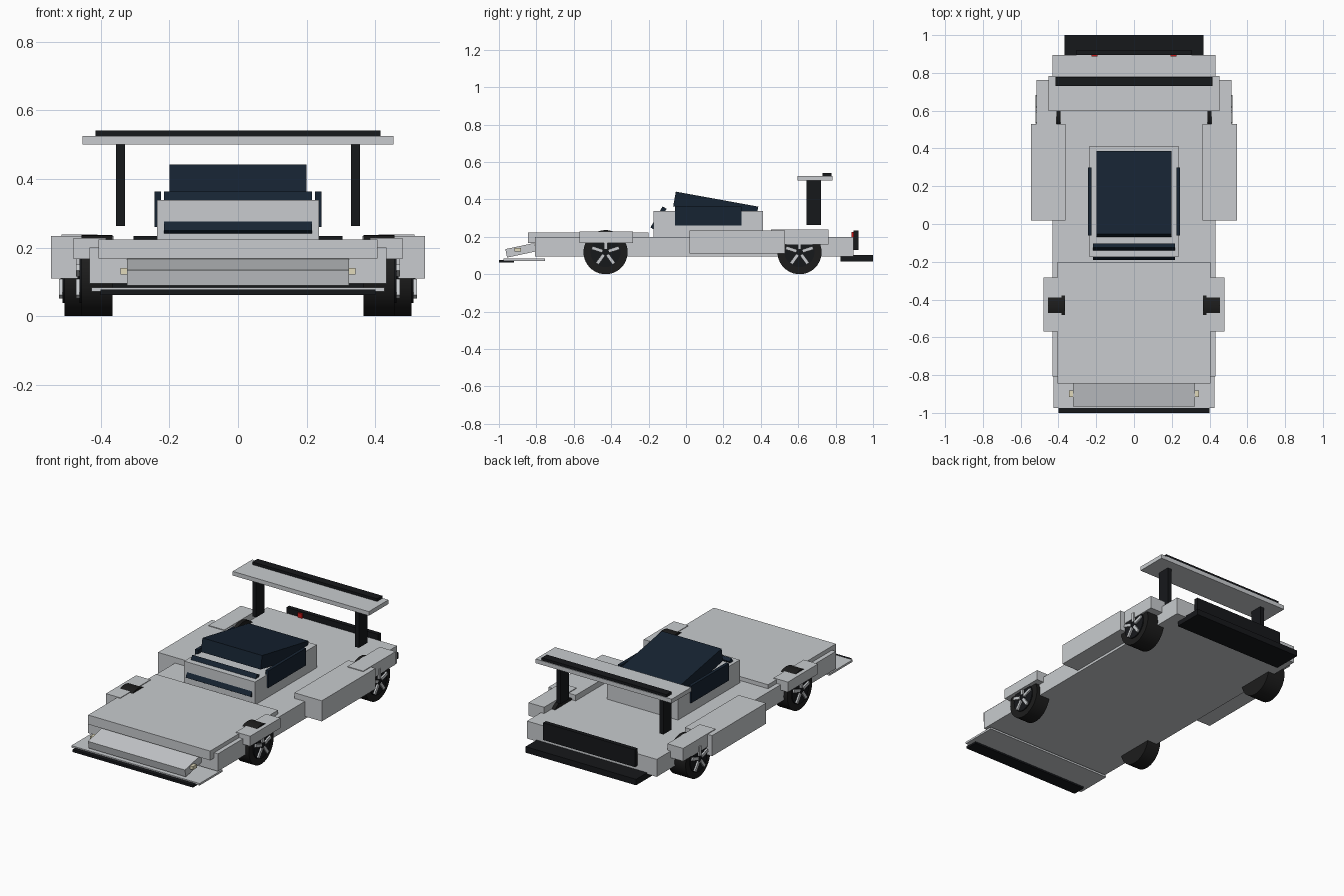
import bpy, math
from mathutils import Matrix

if "Cube" in bpy.data.objects:
    bpy.data.objects.remove(bpy.data.objects["Cube"])


def mat(name, r, g, b):
    m = bpy.data.materials.new(name)
    m.diffuse_color = (r, g, b, 1)
    m.use_nodes = True
    m.node_tree.nodes["Principled BSDF"].inputs["Base Color"].default_value = m.diffuse_color
    return m


SILVER = mat("silver", 0.58, 0.60, 0.62)
BLACK = mat("black", 0.008, 0.009, 0.011)
RUBBER = mat("rubber", 0.012, 0.012, 0.012)
GLASS = mat("dark_glass", 0.008, 0.017, 0.032)
LAMP = mat("lamp", 0.75, 0.70, 0.50)
RED = mat("red", 0.6, 0.01, 0.01)


def box(name, x, y, z, m, tilt=0):
    """Box from (min, max) ranges, optionally tilted about its own x axis."""
    bpy.ops.mesh.primitive_cube_add(size=1)
    o = bpy.context.object
    o.name = name
    size = [b - a for a, b in (x, y, z)]
    o.data.transform(Matrix.Diagonal((*size, 1)))
    o.location = [(a + b) / 2 for a, b in (x, y, z)]
    o.rotation_euler.x = math.radians(tilt)
    o.data.materials.append(m)
    return o


def wide(name, half, y, z, m, tilt=0):
    return box(name, (-half, half), y, z, m, tilt)


def pair(name, x, y, z, m, tilt=0):
    box(name + "_right", x, y, z, m, tilt)
    box(name + "_left", (-x[1], -x[0]), y, z, m, tilt)


def disc(name, x0, x1, y, z, r, m, sides=40):
    bpy.ops.mesh.primitive_cylinder_add(vertices=sides, radius=r, depth=abs(x1 - x0),
                                        location=((x0 + x1) / 2, y, z),
                                        rotation=(0, math.pi / 2, 0))
    o = bpy.context.object
    o.name = name
    o.data.materials.append(m)
    bpy.ops.object.shade_smooth_by_angle()


# Body
wide("chassis", 0.432, (-0.808, 0.895), (0.095, 0.20), SILVER)
wide("hood", 0.406, (-0.845, -0.20), (0.168, 0.224), SILVER)
wide("nose", 0.323, (-0.963, -0.805), (0.105, 0.151), SILVER, 12)
pair("headlight", (0.318, 0.343), (-0.917, -0.882), (0.121, 0.141), LAMP)
pair("side_pod", (0.363, 0.545), (0.018, 0.53), (0.11, 0.234), SILVER)
pair("front_fender", (0.385, 0.48), (-0.57, -0.283), (0.167, 0.228), SILVER)
pair("rear_fender", (0.41, 0.515), (0.455, 0.763), (0.16, 0.238), SILVER)

# Front splitter
wide("splitter", 0.427, (-0.975, -0.755), (0.072, 0.084), SILVER)
wide("splitter_edge", 0.40, (-1.0, -0.92), (0.062, 0.077), BLACK)

# Cabin
wide("cabin", 0.236, (-0.175, 0.413), (0.198, 0.338), SILVER)
wide("windscreen", 0.216, (-0.1595, -0.1345), (0.235, 0.365), GLASS, -30)
pair("side_window", (0.225, 0.244), (-0.06, 0.298), (0.26, 0.363), GLASS)
wide("roof", 0.199, (-0.065, 0.383), (0.322, 0.402), GLASS, -10.3)

# Rear end
wide("diffuser", 0.368, (0.825, 1.0), (0.067, 0.103), BLACK)
wide("rear_panel", 0.305, (0.896, 0.922), (0.13, 0.234), BLACK)
pair("tail_light", (0.193, 0.224), (0.886, 0.900), (0.15, 0.226), RED)

# Rear wing
wide("wing", 0.453, (0.597, 0.783), (0.50, 0.525), SILVER)
wide("wing_flap", 0.415, (0.73, 0.779), (0.525, 0.541), BLACK)
pair("wing_strut", (0.329, 0.355), (0.643, 0.722), (0.263, 0.50), BLACK)

# Wheels with five-spoke rims
R = 0.118
for axle, y, inner, outer in (("front", -0.43, 0.365, 0.456), ("rear", 0.607, 0.388, 0.505)):
    for side, s in (("right", 1), ("left", -1)):
        tag = f"{axle}_{side}"
        disc("tyre_" + tag, s * inner, s * outer, y, R, R, RUBBER)
        disc("rim_" + tag, s * (outer - 0.01), s * (outer + 0.006), y, R, 0.08, BLACK)
        disc("hub_" + tag, s * outer, s * (outer + 0.012), y, R, 0.02, BLACK, 20)
        for k in range(5):
            a = math.radians(90 + 72 * k)
            cx = s * (outer + 0.008)
            cy, cz = y + 0.047 * math.cos(a), R + 0.047 * math.sin(a)
            spoke = box(f"spoke_{tag}_{k + 1}", (cx - 0.008, cx + 0.008),
                        (cy - 0.029, cy + 0.029), (cz - 0.009, cz + 0.009), SILVER)
            spoke.rotation_euler.x = a
